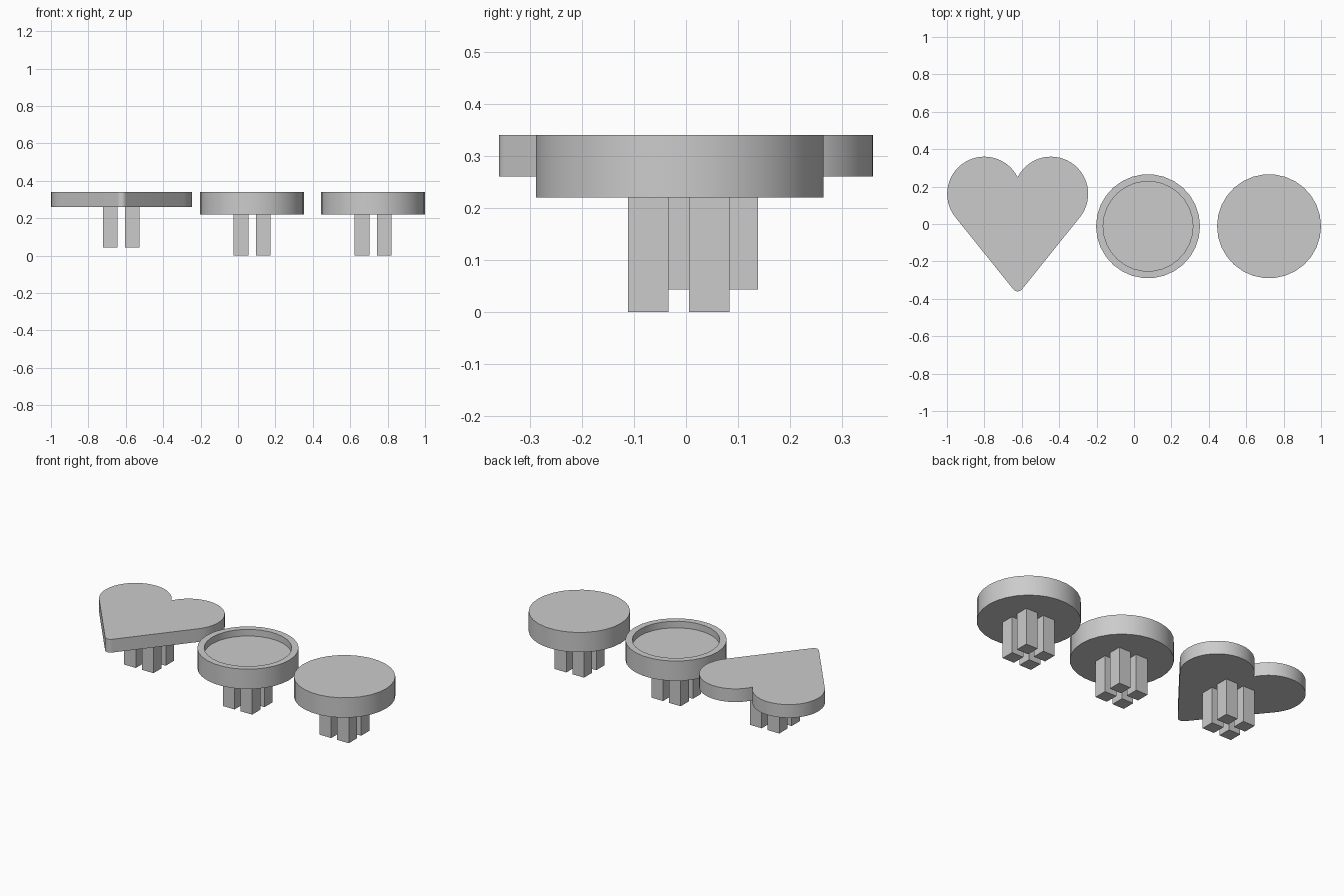
import bpy, bmesh
from math import sin, cos, radians, acos, atan2, degrees, hypot

if "Cube" in bpy.data.objects:
    bpy.data.objects.remove(bpy.data.objects["Cube"])


def finish(name, bm):
    bmesh.ops.recalc_face_normals(bm, faces=bm.faces)
    mesh = bpy.data.meshes.new(name)
    bm.to_mesh(mesh)
    bm.free()
    ob = bpy.data.objects.new(name, mesh)
    bpy.context.collection.objects.link(ob)
    bpy.ops.object.select_all(action='DESELECT')
    ob.select_set(True)
    bpy.context.view_layer.objects.active = ob
    bpy.ops.object.shade_smooth_by_angle(angle=radians(30))
    return ob


def loft(name, rings):
    """Join equal-length rings of points with quads and cap both ends."""
    bm = bmesh.new()
    loops = [[bm.verts.new(p) for p in ring] for ring in rings]
    n = len(loops[0])
    for a, b in zip(loops, loops[1:]):
        for i in range(n):
            j = (i + 1) % n
            bm.faces.new((a[i], a[j], b[j], b[i]))
    bm.faces.new(loops[0][::-1])
    bm.faces.new(loops[-1])
    return finish(name, bm)


def arc(cx, cy, r, start, end, steps):
    angles = [radians(start + (end - start) * i / steps) for i in range(steps + 1)]
    return [(cx + r * cos(a), cy + r * sin(a)) for a in angles]


def disc(name, cx, cy, profile, sides=30):
    return loft(name, [[(x, y, z) for x, y in arc(cx, cy, r, 0, 360, sides)[:-1]]
                       for r, z in profile])


def pegs(name, cx, cy, z0, z1, half=0.039, offset=0.059):
    """Four square pegs in a 2 x 2 grid."""
    for ix, sx in enumerate((-1, 1)):
        for iy, sy in enumerate((-1, 1)):
            x, y = cx + sx * offset, cy + sy * offset
            square = [(x - half, y - half), (x + half, y - half),
                      (x + half, y + half), (x - half, y + half)]
            loft(f"{name}_{ix * 2 + iy + 1}",
                 [[(px, py, z) for px, py in square] for z in (z0, z1)])


# Heart plate: right half is a lobe and a rounded tip joined by a tangent line
HX, LOBE_X, LOBE_Y, LOBE_R = -0.622, 0.178, 0.161, 0.199
TIP_Y, TIP_R = -0.33, 0.03
dx, dy = -LOBE_X, TIP_Y - LOBE_Y
tangent = degrees(atan2(dy, dx) + acos((LOBE_R - TIP_R) / hypot(dx, dy))) - 360
tangent = (tangent + 180) % 360 - 180
notch = degrees(acos(-LOBE_X / LOBE_R))
half = (arc(0, TIP_Y, TIP_R, -90, tangent, 5)
        + arc(LOBE_X, LOBE_Y, LOBE_R, tangent, notch, 30))
outline = half + [(-x, y) for x, y in half[-2:0:-1]]
loft("heart_plate", [[(HX + x, y, z) for x, y in outline] for z in (0.26, 0.34)])
pegs("heart_peg", -0.624, 0.041, 0.043, 0.26)

# Round tray with a raised rim
disc("rimmed_disc", 0.075, -0.012,
     [(0.278, 0.22), (0.278, 0.34), (0.24, 0.34), (0.24, 0.30)])
pegs("rimmed_disc_peg", 0.075, -0.014, 0.0, 0.22)

# Plain round disc
disc("flat_disc", 0.722, -0.012, [(0.278, 0.22), (0.278, 0.34)])
pegs("flat_disc_peg", 0.722, -0.014, 0.0, 0.22)
